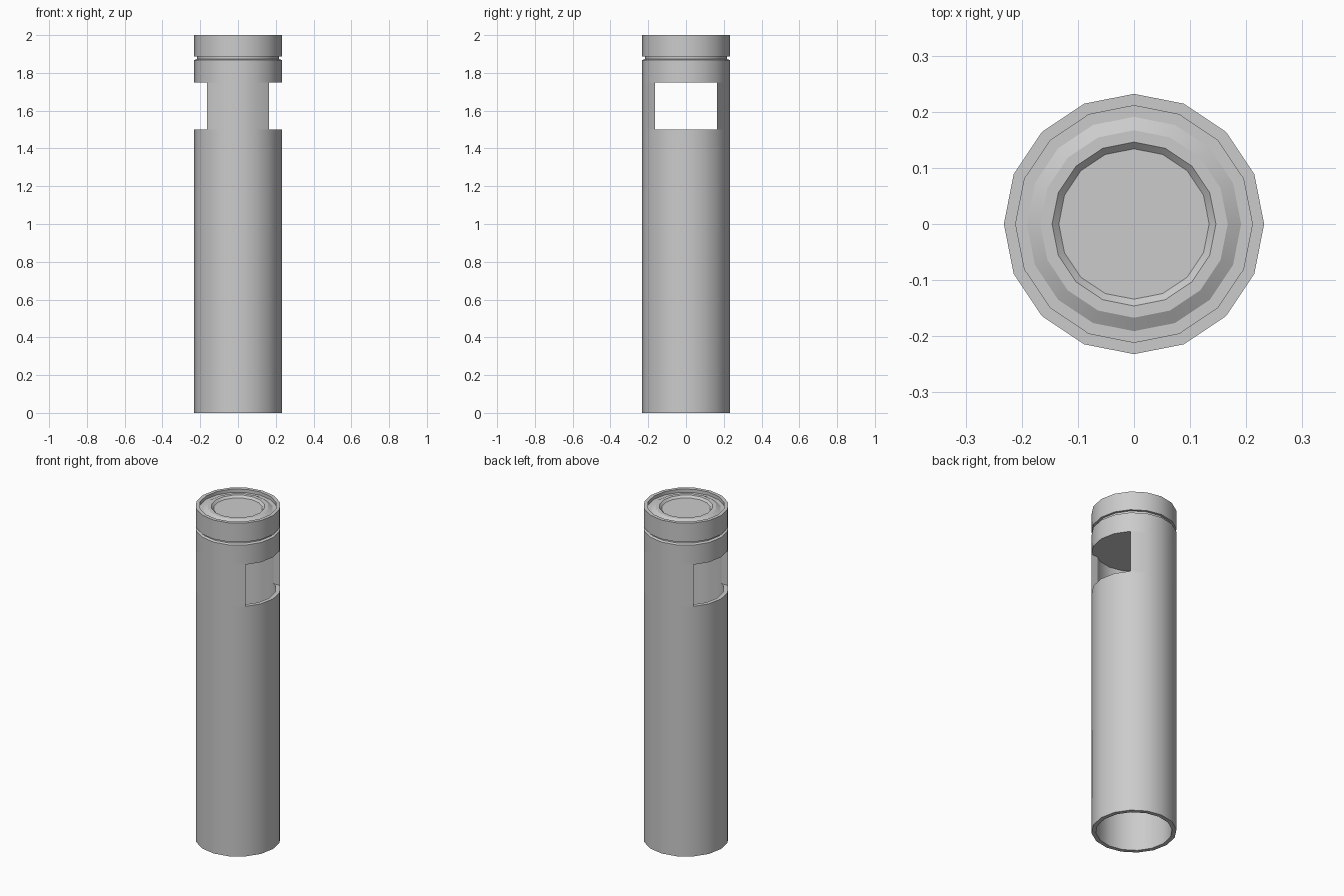
import bpy, bmesh, math

if "Cube" in bpy.data.objects:
    bpy.data.objects.remove(bpy.data.objects["Cube"])

SIDES = 16
R_OUT, R_IN = 0.232, 0.208
WIN_LOW, WIN_HIGH = 1.5, 1.75


def finish(bm, name):
    bmesh.ops.recalc_face_normals(bm, faces=bm.faces)
    mesh = bpy.data.meshes.new(name)
    bm.to_mesh(mesh)
    bm.free()
    obj = bpy.data.objects.new(name, mesh)
    bpy.context.collection.objects.link(obj)
    bpy.ops.object.select_all(action='DESELECT')
    obj.select_set(True)
    bpy.context.view_layer.objects.active = obj
    bpy.ops.object.shade_smooth_by_angle(angle=math.radians(30))
    return obj


def ring(bm, r, z):
    step = 2 * math.pi / SIDES
    return [bm.verts.new((r * math.cos(i * step), r * math.sin(i * step), z))
            for i in range(SIDES)]


def lathe(name, profile, closed=False):
    """Turn (radius, height) points round z; open profiles get end discs."""
    bm = bmesh.new()
    rings = [ring(bm, r, z) for r, z in profile]
    pairs = list(zip(rings, rings[1:]))
    if closed:
        pairs.append((rings[-1], rings[0]))
    else:
        bm.faces.new(rings[0])
        bm.faces.new(rings[-1])
    for a, b in pairs:
        for i in range(SIDES):
            j = (i + 1) % SIDES
            bm.faces.new((a[i], a[j], b[j], b[i]))
    return finish(bm, name)


def pillar(name, side):
    """Curved wall left standing between the two window openings."""
    outer = [(R_OUT * math.cos(math.radians(a)), R_OUT * math.sin(math.radians(a)))
             for a in (45, 67.5, 90, 112.5, 135)]
    inner = [(R_IN * math.cos(math.radians(a)), R_IN * math.sin(math.radians(a)))
             for a in (112.5, 90, 67.5)]
    # inner wall meets the flat jamb
    jamb_y = outer[0][1]
    x1, y1 = inner[-1]
    x2 = y2 = R_IN * math.sqrt(0.5)
    jamb_x = x1 + (x2 - x1) * (y1 - jamb_y) / (y1 - y2)
    section = outer + [(-jamb_x, jamb_y)] + inner + [(jamb_x, jamb_y)]
    bm = bmesh.new()
    low = [bm.verts.new((x, side * y, WIN_LOW)) for x, y in section]
    high = [bm.verts.new((x, side * y, WIN_HIGH)) for x, y in section]
    n = len(section)
    for i in range(n):
        j = (i + 1) % n
        bm.faces.new((low[i], low[j], high[j], high[i]))
    return finish(bm, name)


# Hollow lower post, open at the bottom
lathe("post_tube", [(R_OUT, 0), (R_OUT, WIN_LOW), (R_IN, WIN_LOW), (R_IN, 0)],
      closed=True)

# Walls at the front and back of the window
pillar("front_wall", -1)
pillar("back_wall", 1)

# Head with shadow groove and stepped top
lathe("head", [
    (R_OUT, WIN_HIGH), (R_OUT, 1.868), (0.218, 1.873), (0.218, 1.886),
    (R_OUT, 1.886), (R_OUT, 2.0), (0.211, 2.0), (0.211, 1.98),
    (0.191, 1.98), (0.167, 1.994), (0.146, 1.994), (0.134, 1.982)])
